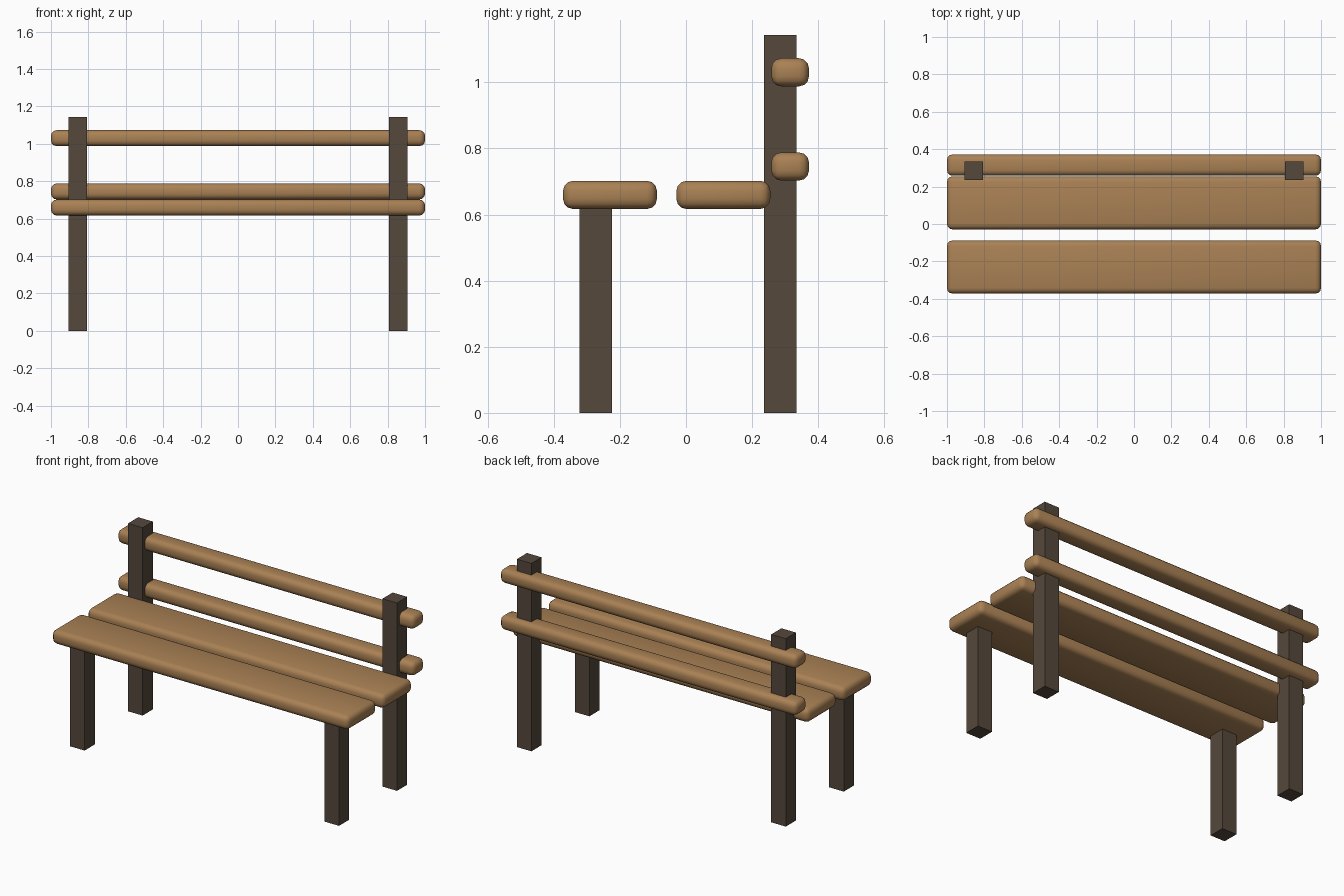
import bpy

if "Cube" in bpy.data.objects:
    bpy.data.objects.remove(bpy.data.objects["Cube"])


def material(name, colour):
    m = bpy.data.materials.new(name)
    m.diffuse_color = (*colour, 1)
    m.use_nodes = True
    m.node_tree.nodes["Principled BSDF"].inputs["Base Color"].default_value = m.diffuse_color
    return m


wood = material("warm_wood", (0.40, 0.22, 0.09))
dark = material("dark_wood", (0.09, 0.065, 0.045))


def box(name, lo, hi, mat, bevel=0):
    """Axis-aligned box between two corners, optionally rounded."""
    bpy.ops.mesh.primitive_cube_add(size=1, location=[(a + b) / 2 for a, b in zip(lo, hi)])
    ob = bpy.context.object
    ob.name = name
    ob.scale = [b - a for a, b in zip(lo, hi)]
    bpy.ops.object.transform_apply(location=False, rotation=False, scale=True)
    ob.data.materials.append(mat)
    if bevel:
        mod = ob.modifiers.new("rounded_edges", 'BEVEL')
        mod.width = bevel
        mod.segments = 3
        bpy.ops.object.shade_smooth()
    return ob


# Rounded seat planks and back rails: y range, z range
for name, y0, y1, z0, z1 in [
    ("front_seat_plank", -0.372, -0.088, 0.617, 0.702),
    ("rear_seat_plank", -0.029, 0.255, 0.617, 0.702),
    ("lower_back_rail", 0.258, 0.372, 0.703, 0.788),
    ("upper_back_rail", 0.258, 0.372, 0.988, 1.073),
]:
    box(name, (-1, y0, z0), (1, y1, z1), wood, 0.03)

# Square legs, the rear pair rising to carry the back rails
for side, x in (("left", -0.857), ("right", 0.857)):
    for name, y, top in (("front_leg", -0.273, 0.63), ("rear_post", 0.285, 1.144)):
        box(f"{name}_{side}", (x - 0.049, y - 0.049, 0), (x + 0.049, y + 0.049, top), dark)
